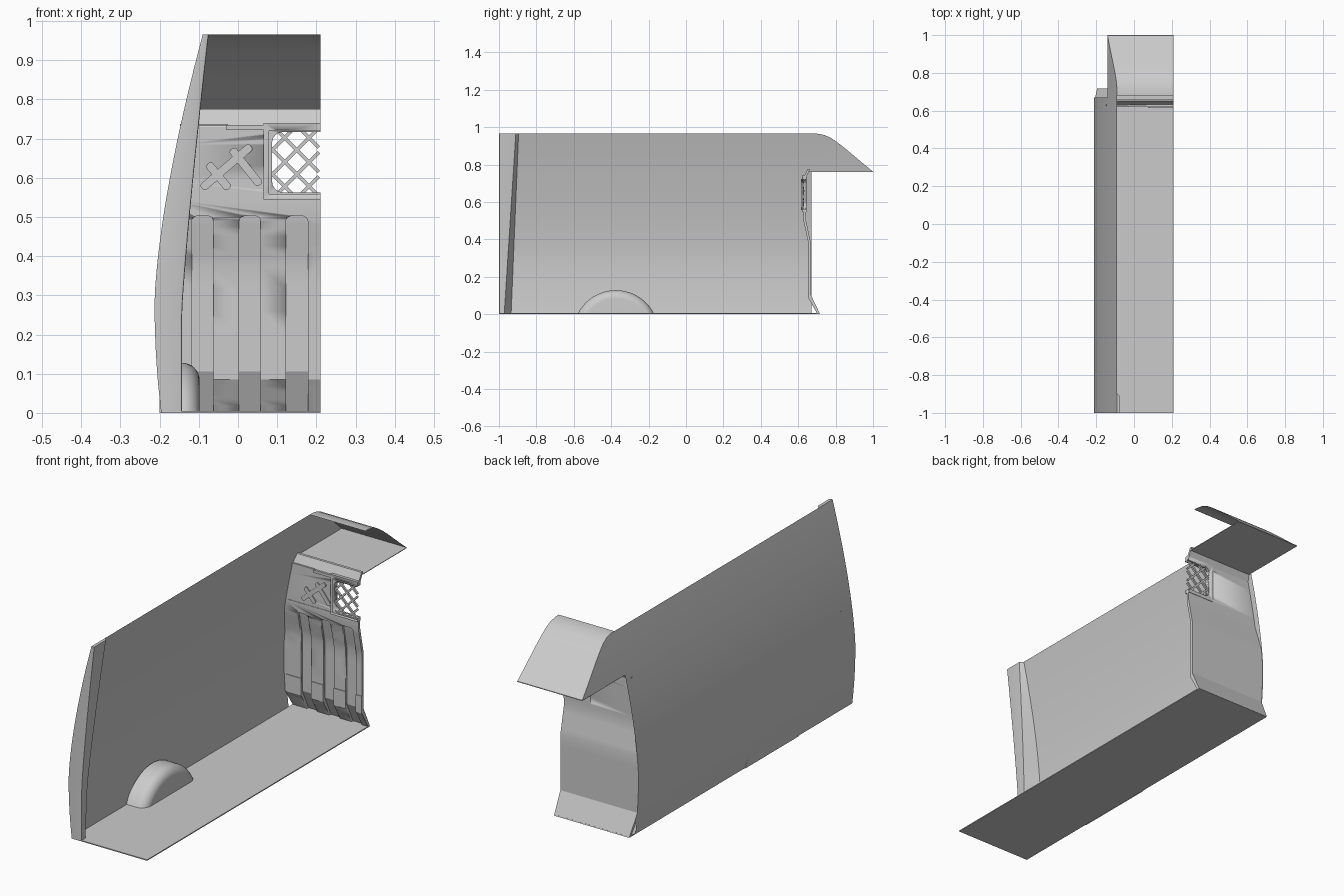
import bpy, bmesh, math

if "Cube" in bpy.data.objects:
    bpy.data.objects.remove(bpy.data.objects["Cube"])

XR = 0.21                                   # cut plane on the right side


def wall_x(z):
    """Bulging side wall: x position at height z."""
    if z > 0.28:
        return -0.213 + 0.123 * ((z - 0.28) / 0.685) ** 1.5
    return -0.213 + 0.017 * ((0.28 - z) / 0.28) ** 2


def make(name, verts, faces, angle=25):
    me = bpy.data.meshes.new(name)
    me.from_pydata(verts, [], faces)
    bm = bmesh.new()
    bm.from_mesh(me)
    bmesh.ops.recalc_face_normals(bm, faces=bm.faces)
    bm.to_mesh(me)
    bm.free()
    ob = bpy.data.objects.new(name, me)
    bpy.context.collection.objects.link(ob)
    bpy.ops.object.select_all(action='DESELECT')
    ob.select_set(True)
    bpy.context.view_layer.objects.active = ob
    bpy.ops.object.shade_smooth_by_angle(angle=math.radians(angle))
    return ob


def loft(name, rows, closed=False, caps=False, angle=25):
    n = len(rows[0])
    verts = [v for r in rows for v in r]
    faces = []
    for i in range(len(rows) - 1):
        for j in range(n if closed else n - 1):
            k = (j + 1) % n
            faces.append((i * n + j, i * n + k, (i + 1) * n + k, (i + 1) * n + j))
    if caps:
        faces += [tuple(range(n)), tuple(range((len(rows) - 1) * n, len(rows) * n))]
    return make(name, verts, faces, angle)


def prism(name, outline, y0, y1):
    return loft(name, [[(x, y, z) for x, z in outline] for y in (y0, y1)], True, True)


def box(name, x0, x1, y0, y1, z0, z1):
    return prism(name, [(x0, z0), (x1, z0), (x1, z1), (x0, z1)], y0, y1)


def rounded(x0, x1, z0, z1, r, seg=6):
    pts = []
    for q, (cx, cz) in enumerate([(x1 - r, z1 - r), (x0 + r, z1 - r),
                                  (x0 + r, z0 + r), (x1 - r, z0 + r)]):
        for i in range(seg + 1):
            a = math.pi / 2 * (q + i / seg)
            pts.append((cx + r * math.cos(a), cz + r * math.sin(a)))
    return pts


def bar(name, p, q, w, y0, y1, r):
    """Flat bar from p to q in the xz plane, with corner radius r."""
    dx, dz = q[0] - p[0], q[1] - p[1]
    L = math.hypot(dx, dz)
    c, s = dx / L, dz / L
    o = rounded(-w / 2, L + w / 2, -w / 2, w / 2, r, 4)
    return prism(name, [(p[0] + u * c - v * s, p[1] + u * s + v * c) for u, v in o], y0, y1)


def cut(ob, cutters):
    for c in cutters:
        m = ob.modifiers.new("cut", 'BOOLEAN')
        m.operation, m.solver, m.object = 'DIFFERENCE', 'EXACT', c
        bpy.context.view_layer.objects.active = ob
        bpy.ops.object.modifier_apply(modifier=m.name)


def subdivide(path, n=5):
    out = [path[0]]
    for a, b in zip(path, path[1:]):
        out += [(a[0] + (b[0] - a[0]) * i / n, a[1] + (b[1] - a[1]) * i / n)
                for i in range(1, n + 1)]
    return out


# Floor
box("floor", -0.196, XR, -1.0, 0.715, 0.0, 0.005)

# Side wall, with its upper part running forward under the sloped hood
hood = [(1.0, 0.762), (0.95, 0.803), (0.90, 0.845), (0.85, 0.887), (0.81, 0.918),
        (0.775, 0.942), (0.74, 0.958), (0.70, 0.965)]
ends = [(0.67, 0.762 * i / 20) for i in range(21)] + hood
loft("side_wall", [[(wall_x(z), -1.0, z), (wall_x(z), 0.67, z), (wall_x(z), max(y, 0.6701), z)]
                   if z >= 0.762 and y > 0.68 else
                   [(wall_x(z), -1.0, z), (wall_x(z), 0.669, z), (wall_x(z), 0.67, z)]
                   for y, z in ends])

# Overhead hood skin and its shelf
loft("overhead_hood", [[(wall_x(z), y, z), (XR, y, z)] for y, z in hood + [(0.68, 0.965)]])
box("overhead_shelf", wall_x(0.762), XR, 0.655, 1.0, 0.760, 0.763)

# Rear door pillar
rows = []
for i in range(25):
    t = i / 24
    z = 0.965 * t
    xi = -0.143 + 0.068 * max(0, (z - 0.25) / 0.715) ** 1.2
    xw, y1, y2 = wall_x(z), -0.972 + 0.062 * t, -0.935 + 0.04 * t
    rows.append([(xw, -1, z), (xi - 0.006, -1, z), (xi - 0.001, -0.998, z),
                 (xi, -0.993, z), (xi, y1, z), (xw, y2, z)])
loft("rear_pillar", rows, True, True)

# Wheel arch with a rounded shoulder
rows, R, F = [], 0.228, 0.045
section = [(-0.2, R)] + [(-0.143 + F * math.sin(a), R - F * (1 - math.cos(a)))
                         for a in [math.pi / 2 * k / 8 for k in range(9)]]
for x, r in section:
    a0 = math.asin(0.1 / r)
    rows.append([(x, -0.375 + r * math.cos(a), -0.1 + r * math.sin(a))
                 for a in [a0 + (math.pi - 2 * a0) * k / 28 for k in range(29)]])
loft("wheel_arch", rows, False, True)

# Bulkhead: plain rear sheet and a front lining with open slots
back = subdivide([(.717, 0), (.667, .105), (.667, .38), (.641, .505), (.641, .73), (.663, .775)])
mid = subdivide([(.714, 0), (.664, .105), (.664, .38), (.638, .505), (.638, .73), (.66, .775)])
front = subdivide([(.703, 0), (.655, .085), (.655, .375), (.628, .5), (.628, .73), (.65, .775)])


def panel(name, f, b):
    return loft(name, [[(wall_x(p[1]) + .001, p[0], p[1]), (XR, p[0], p[1]),
                        (XR, q[0], q[1]), (wall_x(q[1]) + .001, q[0], q[1])]
                       for p, q in zip(f, b)], True, True)


sheet = panel("bulkhead_sheet", mid, back)
lining = panel("bulkhead_lining", front, mid)
slots = [(-0.118, -0.063), (0.003, 0.058), (0.122, 0.178)]
slot_cutters = [prism("slot_cutter", rounded(a, b, -0.1, 0.502, 0.013), 0.5, 0.85)
                for a, b in slots]
frame = prism("window_frame", [(.065, .545), (XR, .545), (XR, .74), (.065, .74)], 0.619, 0.643)
inner = prism("window_rim", rounded(.078, XR, .557, .722, .004), 0.614, 0.63)
window = prism("window_cutter", rounded(.087, .30, .563, .717, .028), 0.5, 0.85)
cut(lining, slot_cutters + [window])
for ob in (sheet, frame, inner):
    cut(ob, [window])
for c in slot_cutters + [window]:
    bpy.data.objects.remove(c)

# Diagonal window lattice, clipped to the opening
lo, hi, zb, zt = 0.082, 0.203, 0.562, 0.718
cx, cz = 0.15, 0.64
for s in (1, -1):
    for k in range(-3, 4):
        ox = cx + 0.031 + k * 0.062
        a, b = sorted((ox + s * (zb - cz), ox + s * (zt - cz)))
        a, b = max(a, lo), min(b, hi)
        if b - a > 0.025:
            bar("lattice_bar", (a, cz + s * (a - ox)), (b, cz + s * (b - ox)),
                0.009, 0.622, 0.632, 0.001)

# Crossed stiffening bars pressed into the upper panel
for p, q in [((-.084, .58), (.025, .674)), ((-.07, .628), (-.03, .58)), ((-.01, .665), (.05, .59))]:
    bar("stiffener", p, q, 0.021, 0.623, 0.632, 0.008)

# Ledge, break line and kick strips between the slots
box("upper_ledge", -0.03, XR, 0.620, 0.632, 0.722, 0.735)
box("side_ledge", -0.148, -0.025, 0.624, 0.632, 0.732, 0.737)
box("panel_seam", -0.17, XR, 0.626, 0.63, 0.549, 0.552)
edges = [-0.2] + [e for s in slots for e in s] + [XR]
for a, b in zip(edges[::2], edges[1::2]):
    box("kick_strip", a, b, 0.652, 0.656, 0.087, 0.17)
